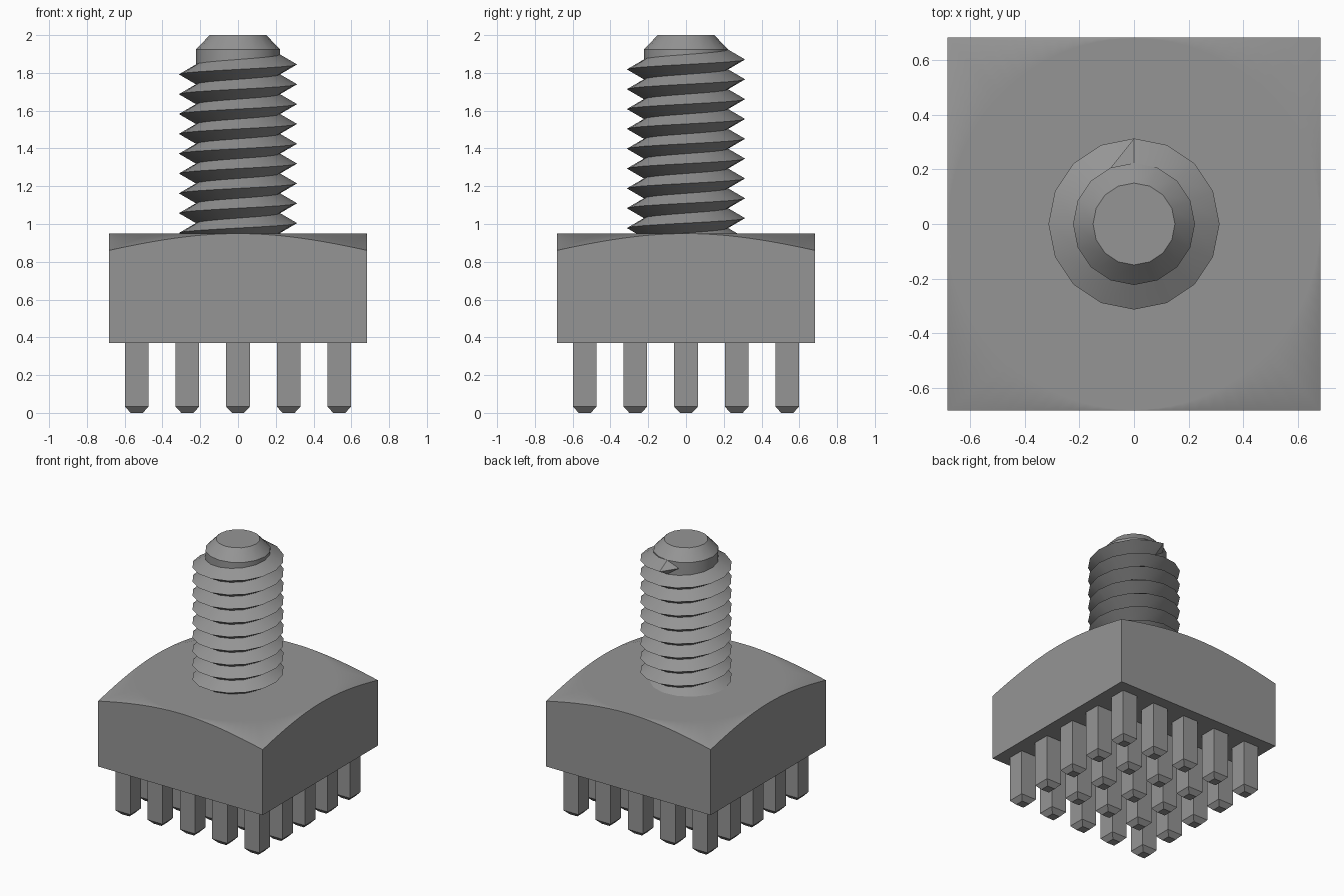
import bpy, bmesh
from math import sin, cos, pi, radians

cube = bpy.data.objects.get("Cube")
if cube:
    bpy.data.objects.remove(cube, do_unlink=True)

GREY = (0.3, 0.3, 0.3, 1.0)
mat = bpy.data.materials.new("plain grey")
mat.use_nodes = True
mat.diffuse_color = GREY
mat.node_tree.nodes["Principled BSDF"].inputs["Base Color"].default_value = GREY


def finish(name, bm, smooth=None):
    """Turn a bmesh into a coloured object, optionally smooth by angle."""
    mesh = bpy.data.meshes.new(name)
    bm.to_mesh(mesh)
    bm.free()
    mesh.materials.append(mat)
    obj = bpy.data.objects.new(name, mesh)
    bpy.context.collection.objects.link(obj)
    if smooth:
        bpy.ops.object.select_all(action='DESELECT')
        obj.select_set(True)
        bpy.context.view_layer.objects.active = obj
        bpy.ops.object.shade_smooth_by_angle(angle=radians(smooth))
    return obj


# Square head whose top corners are trimmed by a shallow cone
HALF, BOTTOM, TOP, SLOPE = 0.682, 0.37, 0.95, 0.314
PER_SIDE = 24
SEG = 4 * PER_SIDE
bm = bmesh.new()
circle, rim = [], []
for i in range(SEG):
    a = -3 * pi / 4 + 2 * pi * i / SEG
    c, s = cos(a), sin(a)
    r = HALF / max(abs(c), abs(s))
    inner = HALF - 0.002
    circle.append(bm.verts.new((inner * c, inner * s, TOP)))
    rim.append(bm.verts.new((r * c, r * s, TOP - SLOPE * (r - inner))))
base = [bm.verts.new((x * HALF, y * HALF, BOTTOM))
        for x, y in ((-1, -1), (1, -1), (1, 1), (-1, 1))]
bm.faces.new(circle)
bm.faces.new(base[::-1])
for i in range(SEG):
    j = (i + 1) % SEG
    bm.faces.new((rim[i], rim[j], circle[j], circle[i]))
for k in range(4):
    arc = [rim[(k * PER_SIDE + n) % SEG] for n in range(PER_SIDE + 1)]
    bm.faces.new([base[k], base[(k + 1) % 4]] + arc[::-1])
head = finish("square_head", bm, 30)
weighted = head.modifiers.new("flat top normals", 'WEIGHTED_NORMAL')
weighted.keep_sharp = True

# Threaded shank: a helical V thread, right-handed, ending at the back
SIDES, TURNS, PITCH = 16, 10, 0.105
ROOT_R, PEAK_R, TIP_R = 0.223, 0.313, 0.15
END_Z = 1.871
SHOULDER_Z = END_Z + PITCH / 2
N = SIDES * TURNS
bm = bmesh.new()


def vert(i, r, z):
    a = pi / 2 + 2 * pi * i / SIDES
    return bm.verts.new((r * cos(a), r * sin(a), z))


def peak_z(i):
    return END_Z + PITCH * (i - N) / SIDES


roots = [vert(i, ROOT_R, peak_z(i) - PITCH / 2) for i in range(N + SIDES + 1)]
peaks = [vert(i, PEAK_R, peak_z(i)) for i in range(N + 1)]
for i in range(N):
    bm.faces.new((roots[i], roots[i + 1], peaks[i + 1], peaks[i]))
    bm.faces.new((peaks[i], peaks[i + 1], roots[i + SIDES + 1], roots[i + SIDES]))

# Plain neck above the thread, with the thread tapering into it
last = roots[N:]
ring = [last[SIDES]] + [vert(k, ROOT_R, SHOULDER_Z) for k in range(1, SIDES)]
fade = vert(1, ROOT_R, END_Z + PITCH / SIDES)
bm.faces.new((last[0], fade, peaks[N]))
bm.faces.new((peaks[N], fade, ring[0]))
bm.faces.new((last[0], last[1], fade))
bm.faces.new((fade, ring[1], ring[0]))
bm.faces.new((last[1], last[2], ring[2], ring[1], fade))
for k in range(2, SIDES - 1):
    bm.faces.new((last[k], last[k + 1], ring[k + 1], ring[k]))
bm.faces.new((last[SIDES - 1], ring[0], ring[SIDES - 1]))

# Chamfered tip
tip = [vert(k, TIP_R, 2.0) for k in range(SIDES)]
for k in range(SIDES):
    j = (k + 1) % SIDES
    bm.faces.new((ring[k], ring[j], tip[j], tip[k]))
bm.faces.new(tip)
finish("threaded_shank", bm, 30)

# Five by five square pins with tapered ends
PIN_STEP = 0.268
for row in range(5):
    for col in range(5):
        bm = bmesh.new()
        cx, cy = (col - 2) * PIN_STEP, (row - 2) * PIN_STEP
        loops = [[bm.verts.new((cx + x * h, cy + y * h, z))
                  for x, y in ((-1, -1), (1, -1), (1, 1), (-1, 1))]
                 for h, z in ((0.032, 0.0), (0.0625, 0.033), (0.0625, 0.38))]
        for low, high in zip(loops, loops[1:]):
            for k in range(4):
                j = (k + 1) % 4
                bm.faces.new((low[k], low[j], high[j], high[k]))
        bm.faces.new(loops[0][::-1])
        bm.faces.new(loops[-1])
        finish(f"pin_{row + 1}_{col + 1}", bm)
